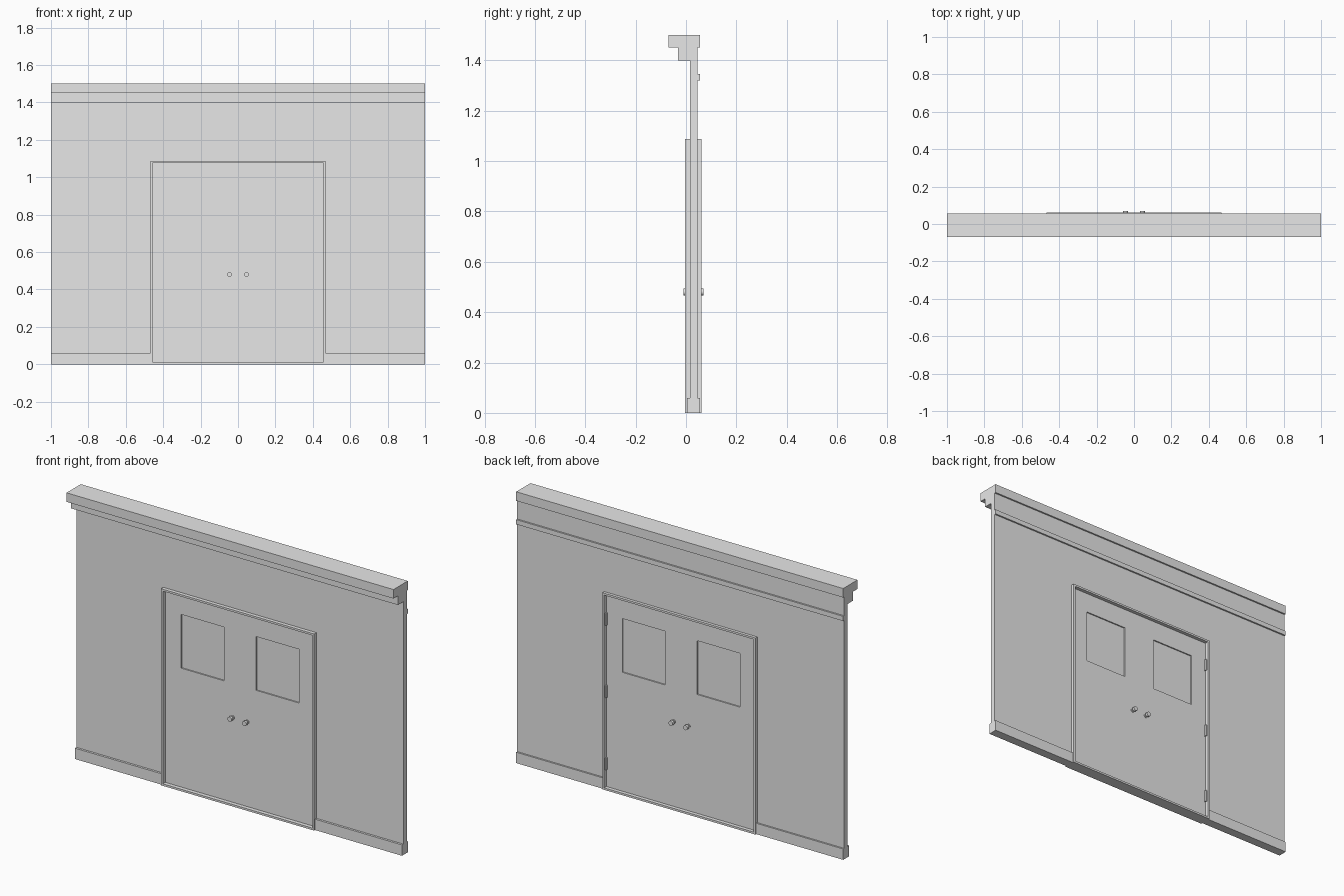
import bpy
from mathutils import Matrix
import bmesh
import math

cube = bpy.data.objects.get("Cube")
if cube:
    bpy.data.objects.remove(cube, do_unlink=True)

grey = bpy.data.materials.new("plain grey")
grey.use_nodes = True
COLOUR = (0.8, 0.8, 0.8, 1)
grey.diffuse_color = COLOUR
grey.node_tree.nodes["Principled BSDF"].inputs["Base Color"].default_value = COLOUR


def finish(name, bm):
    bmesh.ops.recalc_face_normals(bm, faces=bm.faces)
    mesh = bpy.data.meshes.new(name)
    bm.to_mesh(mesh)
    bm.free()
    mesh.materials.append(grey)
    obj = bpy.data.objects.new(name, mesh)
    bpy.context.collection.objects.link(obj)
    return obj


def box(name, x, y, z):
    """Box given by its (low, high) range on each axis."""
    bm = bmesh.new()
    bmesh.ops.create_cube(bm, size=1)
    for v in bm.verts:
        v.co = [r[0] if c < 0 else r[1] for c, r in zip(v.co, (x, y, z))]
    return finish(name, bm)


def extrude_x(name, profile, x0, x1):
    """Side profile of (y, z) points swept along x."""
    bm = bmesh.new()
    face = bm.faces.new([bm.verts.new((x0, y, z)) for y, z in profile])
    swept = bmesh.ops.extrude_face_region(bm, geom=[face])["geom"]
    verts = [g for g in swept if isinstance(g, bmesh.types.BMVert)]
    bmesh.ops.translate(bm, verts=verts, vec=(x1 - x0, 0, 0))
    return finish(name, bm)


def span(side, a, b):
    return tuple(sorted((side * a, side * b)))


WALL = (0.016, 0.046)
BASE = (0.004, 0.055)
FRAME = (-0.004, 0.062)
DOOR = (0.018, 0.042)
HALF, JAMB, TOP, HEAD, SILL = 0.468, 0.457, 1.087, 1.076, 0.011

# Wall above the doorway, picture rail and stepped cornice
box("wall_over_door", (-HALF, HALF), WALL, (TOP, 1.42))
box("picture_rail", (-1, 1), (0.04, 0.055), (1.32, 1.346))
extrude_x("cornice", [(-0.07, 1.5), (-0.07, 1.45), (-0.032, 1.45), (-0.032, 1.4),
                      (WALL[1], 1.4), (WALL[1], 1.45), (0.055, 1.45), (0.055, 1.5)], -1, 1)

# Door frame head and sill
box("frame_head", (-HALF, HALF), FRAME, (HEAD, TOP))
box("door_sill", (-JAMB, JAMB), FRAME, (0, SILL))

for side, label in ((1, "left"), (-1, "right")):
    # Wall, baseboard and jamb
    box(label + "_wall", span(side, HALF, 1), WALL, (0, 1.42))
    box(label + "_baseboard", span(side, HALF, 1), BASE, (0, 0.06))
    box(label + "_jamb", span(side, JAMB, HALF), FRAME, (0, HEAD))

    # Door leaf built as strips around a slightly recessed window pane
    pane_z = (0.668, 0.965)
    box(label + "_door_lower", span(side, 0, JAMB), DOOR, (SILL, pane_z[0]))
    box(label + "_door_upper", span(side, 0, JAMB), DOOR, (pane_z[1], HEAD))
    box(label + "_door_inner_stile", span(side, 0, 0.098), DOOR, pane_z)
    box(label + "_door_outer_stile", span(side, 0.36, JAMB), DOOR, pane_z)
    box(label + "_window_pane", span(side, 0.098, 0.36), (0.025, 0.035), pane_z)

    # Hinges on the back of the jamb
    for i, z in enumerate((0.14, 0.54, 0.94)):
        box(f"{label}_hinge_{i + 1}", span(side, 0.45, JAMB),
            (DOOR[1], 0.054), (z - 0.033, z + 0.033))

    # Rosette, stem and knob on both faces of the door
    for face, facing in ((-1, "front"), (1, "back")):
        bm = bmesh.new()
        for radius, near, far in ((0.011, 0.011, 0.016), (0.006, 0.015, 0.03),
                                  (0.013, 0.026, 0.04)):
            pos = Matrix.Translation((side * 0.045, 0.03 + face * (near + far) / 2, 0.48))
            bmesh.ops.create_cone(bm, cap_ends=True, segments=20, radius1=radius,
                                  radius2=radius, depth=far - near,
                                  matrix=pos @ Matrix.Rotation(math.pi / 2, 4, "X"))
        knob = finish(f"{label}_{facing}_knob", bm)
        bpy.ops.object.select_all(action="DESELECT")
        knob.select_set(True)
        bpy.context.view_layer.objects.active = knob
        bpy.ops.object.shade_smooth_by_angle()
